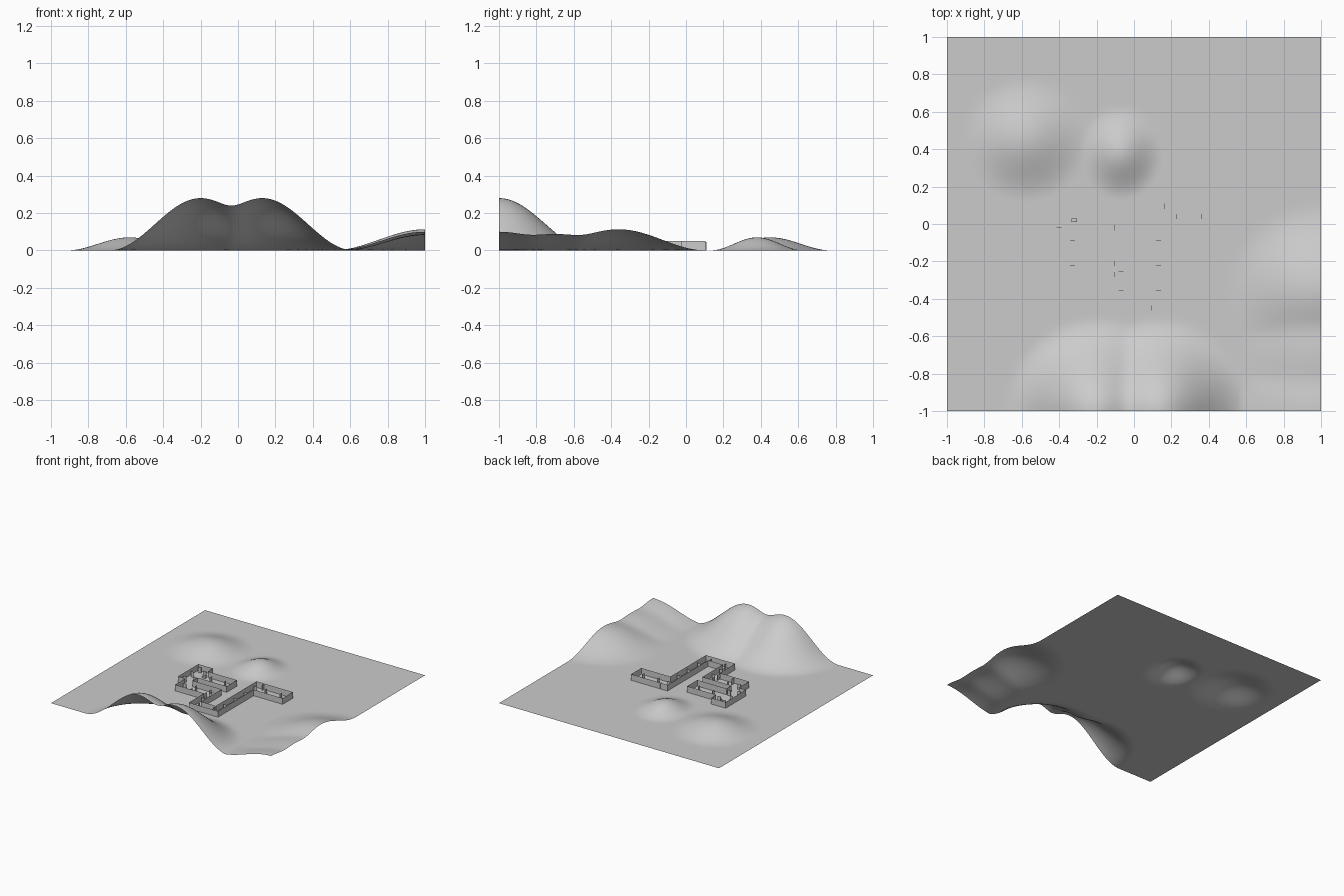
import bpy, bmesh, math

if "Cube" in bpy.data.objects:
    bpy.data.objects.remove(bpy.data.objects["Cube"])

stone = bpy.data.materials.new("plain grey")
stone.diffuse_color = (0.6, 0.6, 0.6, 1)
stone.use_nodes = True
stone.node_tree.nodes["Principled BSDF"].inputs["Base Color"].default_value = stone.diffuse_color


def make_object(name, bm):
    mesh = bpy.data.meshes.new(name)
    bm.to_mesh(mesh)
    bm.free()
    mesh.materials.append(stone)
    obj = bpy.data.objects.new(name, mesh)
    bpy.context.collection.objects.link(obj)
    return obj


# Hills: centre x, centre y, height, radius x, radius y
HILLS = [
    (-0.58, 0.45, 0.07, 0.34, 0.33),
    (-0.07, 0.38, 0.07, 0.22, 0.25),
    (-0.20, -1.0, 0.28, 0.49, 0.50),
    (0.13, -1.0, 0.28, 0.49, 0.50),
    (1.0, -0.36, 0.113, 0.50, 0.47),
    (1.0, -0.70, 0.088, 0.44, 0.55),
    (1.0, -1.0, 0.10, 0.48, 0.45),
]


def ground_height(x, y):
    # Rounded cosine hills, blended softly where they meet
    total = 0.0
    for cx, cy, h, rx, ry in HILLS:
        d = math.hypot((x - cx) / rx, (y - cy) / ry)
        if d < 1:
            total += (h * (1 + math.cos(math.pi * d)) / 2) ** 5
    return total ** 0.2


# Terrain sheet
bm = bmesh.new()
bmesh.ops.create_grid(bm, x_segments=90, y_segments=90, size=1.0)
for v in bm.verts:
    v.co.z = ground_height(v.co.x, v.co.y)
for f in bm.faces:
    f.smooth = True
make_object("terrain", bm)

# Maze floor plan as blocks of cells: first column, last column, first row, last row
CELL, LEFT, BACK, WALL_H = 0.0661, -0.434, 0.105, 0.05
BLOCKS = [
    (0, 0, 0, 3), (1, 1, 0, 5),      # left wing
    (2, 5, 1, 2), (1, 5, 4, 5),      # two inner halls
    (5, 5, 6, 8), (5, 8, 8, 8),      # front passage
    (8, 8, 0, 8), (8, 12, 0, 1),     # long passage and end room
]
cells = {(i, j) for a, b, c, d in BLOCKS
         for i in range(a, b + 1) for j in range(c, d + 1)}


def corner(i, j):
    return (LEFT + i * CELL, BACK - j * CELL)


def add_panel(bm, p, q, z0, z1):
    pts = [(*p, z0), (*q, z0), (*q, z1), (*p, z1)]
    bm.faces.new([bm.verts.new(c) for c in pts])


# Thin walls wherever a cell borders open ground
bm = bmesh.new()
for i, j in sorted(cells):
    sides = [((i, j - 1), (i + 1, j), (i, j)),
             ((i, j + 1), (i, j + 1), (i + 1, j + 1)),
             ((i - 1, j), (i, j), (i, j + 1)),
             ((i + 1, j), (i + 1, j + 1), (i + 1, j))]
    for neighbour, a, b in sides:
        if neighbour not in cells:
            add_panel(bm, corner(*a), corner(*b), 0, WALL_H)
bmesh.ops.remove_doubles(bm, verts=bm.verts, dist=0.0005)
make_object("maze_walls", bm)

# Slim door panels standing in the middle of the passages
ACROSS_Y = [(-0.40, 0.075), (-0.40, -0.02), (-0.40, -0.12), (-0.33, 0.04),
            (-0.33, -0.09), (-0.33, -0.22), (-0.07, -0.255), (-0.07, -0.355),
            (0.13, -0.355), (0.13, -0.22), (0.13, -0.09), (0.13, 0.04)]
ACROSS_X = [(-0.235, -0.02), (-0.105, -0.02), (-0.235, -0.21), (-0.105, -0.21),
            (-0.235, -0.27), (-0.105, -0.27), (-0.04, -0.45), (0.095, -0.45),
            (0.161, 0.095), (0.225, 0.04), (0.36, 0.04)]


def add_box(bm, x, y, sx, sy, h):
    verts = bmesh.ops.create_cube(bm, size=1)["verts"]
    for v in verts:
        v.co = (x + v.co.x * sx, y + v.co.y * sy, (v.co.z + 0.5) * h)


bm = bmesh.new()
for x, y in ACROSS_Y:
    add_box(bm, x, y, 0.027, 0.002, 0.045)
for x, y in ACROSS_X:
    add_box(bm, x, y, 0.002, 0.027, 0.045)
make_object("door_panels", bm)

# Small chest in the left wing
bm = bmesh.new()
add_box(bm, -0.32, 0.02, 0.03, 0.018, 0.015)
make_object("chest", bm)
